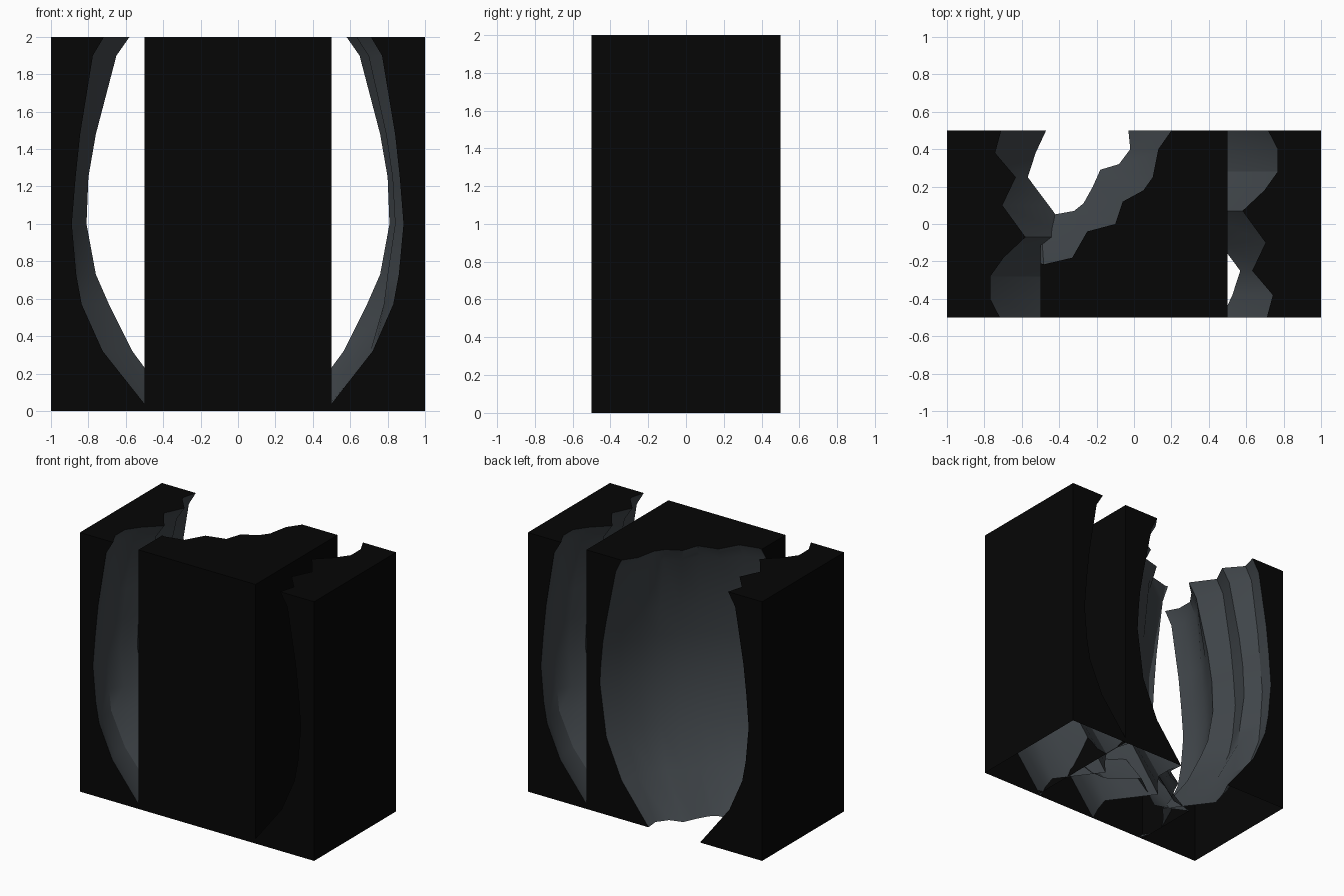
import bpy, bmesh, math

if "Cube" in bpy.data.objects:
    bpy.data.objects.remove(bpy.data.objects["Cube"])


def colour(name, rgb):
    m = bpy.data.materials.new(name)
    m.diffuse_color = (*rgb, 1)
    m.use_nodes = True
    m.node_tree.nodes["Principled BSDF"].inputs["Base Color"].default_value = m.diffuse_color
    return m


BLACK = colour("black rock", (0.0018, 0.0018, 0.0018))
GREY = colour("slate grey", (0.052, 0.061, 0.069))


def shell(name, rows, corners):
    """Open-bottomed rock: carved wall (rows from top to bottom) closed by flat outer sides."""
    bm = bmesh.new()
    grid = [[bm.verts.new(p) for p in row] for row in rows]
    top = [bm.verts.new((x, y, 2)) for x, y in corners]
    low = [bm.verts.new((x, y, 0)) for x, y in corners]
    # carved wall
    for a, b in zip(grid, grid[1:]):
        for i in range(len(a) - 1):
            f = bm.faces.new((a[i], a[i + 1], b[i + 1], b[i]))
            f.material_index = 1
            f.smooth = True
    # flat top, outer sides and the two profile ends
    bm.faces.new(grid[0] + top)
    for i in range(len(corners) - 1):
        bm.faces.new((top[i], top[i + 1], low[i + 1], low[i]))
    bm.faces.new([r[-1] for r in grid] + [low[0], top[0]])
    bm.faces.new([r[0] for r in grid] + [low[-1], top[-1]])
    bmesh.ops.recalc_face_normals(bm, faces=bm.faces[:])
    me = bpy.data.meshes.new(name)
    bm.to_mesh(me)
    bm.free()
    me.materials.append(BLACK)
    me.materials.append(GREY)
    ob = bpy.data.objects.new(name, me)
    bpy.context.collection.objects.link(ob)
    bpy.ops.object.select_all(action='DESELECT')
    ob.select_set(True)
    bpy.context.view_layer.objects.active = ob
    bpy.ops.object.shade_smooth_by_angle(angle=math.radians(30))


# straight walls: height, recessed and protruding distance from the middle
levels = [(2, .71, .58), (1.9, .77, .65), (1.48, .84, .76), (1.25, .865, .80),
          (1.0, .885, .81), (.73, .86, .76), (.57, .83, .69), (.32, .72, .565), (0, .47, .33)]
# position along the wall, ripple at the top, ripple at the bottom
ripple = [(.5, 0, 0), (.38, -.25, -.4), (.25, .6, -.7), (.1, .05, .1), (-.07, 1, 1),
          (-.18, .1, .3), (-.28, -.45, -.2), (-.4, -.45, -.2), (-.5, -.05, 0)]


def straight_wall(name, turn, dx=0, dy=0):
    """Wall along the left side, turned about the middle and shifted."""
    c, s = round(math.cos(turn)), round(math.sin(turn))

    def place(x, y):
        return (c * x - s * y + dx, s * x + c * y + dy)

    rows = []
    for z, far, near in levels:
        k = min(1, z / .7)
        rows.append([(*place(-far - (near - far) * (a * k + b * (1 - k)), y), z)
                     for y, a, b in ripple])
    shell(name, rows, [place(-1, -.5), place(-1, .5)])


straight_wall("left_wall", 0)
straight_wall("right_wall", math.pi)
# walls buried in the centre block, seen through its open bottom
straight_wall("inner_right_wall", math.pi, dx=-.5)
straight_wall("inner_front_wall", math.pi / 2, dy=.5)

# centre block with a curved passage carved from its back-left corner
top_path = [(.2, .5), (.13, .4), (.1, .25), (.05, .18), (-.06, .12),
            (-.1, 0), (-.25, -.04), (-.33, -.18), (-.5, -.22)]
low_path = [(-.03, .5), (-.02, .4), (-.08, .32), (-.18, .29), (-.22, .2),
            (-.27, .11), (-.32, .07), (-.43, .05), (-.5, .03)]


def smoothed(path):
    mid = [((a[0] + 2 * b[0] + c[0]) / 4, (a[1] + 2 * b[1] + c[1]) / 4)
           for a, b, c in zip(path, path[1:], path[2:])]
    return [path[0]] + mid + [path[-1]]


soft_path = smoothed(smoothed(top_path))
# height, depth of the hollow, how far the ripples are smoothed out
bulge = [(2, 0, 0), (1.9, .05, .3), (1.5, .13, .8), (1.27, .17, 1),
         (1, .185, 1), (.6, .13, 1), (.3, 0, .8)]
rows = []
for z, d, k in bulge:
    row = []
    for i, ((x, y), (u, v)) in enumerate(zip(top_path, soft_path)):
        a = math.pi / 2 * i / (len(top_path) - 1)
        row.append((x + (u - x) * k + d * math.cos(a), y + (v - y) * k - d * math.sin(a), z))
    rows.append(row)
rows.append([(x, y, 0) for x, y in low_path])
shell("centre_block", rows, [(-.5, -.5), (.5, -.5), (.5, .5)])
